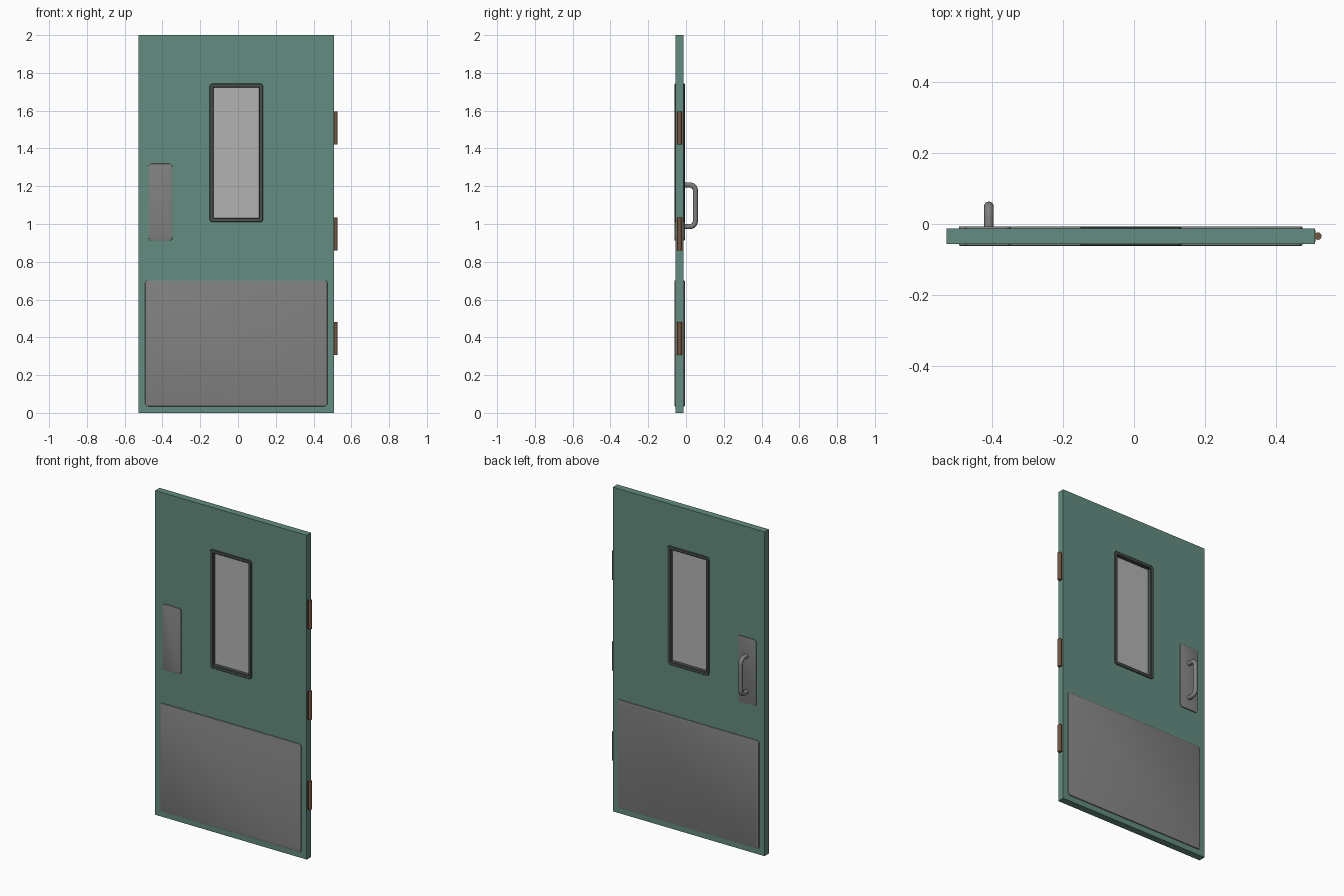
import bpy, bmesh, math

if "Cube" in bpy.data.objects:
    bpy.data.objects.remove(bpy.data.objects["Cube"])

DOOR_Y = -0.034      # centre plane of the door
HALF = 0.0215        # half door thickness


def material(name, r, g, b):
    m = bpy.data.materials.new(name)
    m.diffuse_color = (r, g, b, 1)
    m.use_nodes = True
    m.node_tree.nodes["Principled BSDF"].inputs["Base Color"].default_value = m.diffuse_color
    return m


GREEN = material("green paint", 0.125, 0.262, 0.216)
STEEL = material("grey steel", 0.216, 0.216, 0.216)
DARK = material("dark frame", 0.065, 0.08, 0.075)
GLASS = material("pale glass", 0.45, 0.45, 0.45)
BRONZE = material("bronze hinge", 0.17, 0.095, 0.055)


def finish(bm, name, mat, smooth=True):
    bmesh.ops.recalc_face_normals(bm, faces=bm.faces)
    me = bpy.data.meshes.new(name)
    bm.to_mesh(me)
    bm.free()
    me.materials.append(mat)
    ob = bpy.data.objects.new(name, me)
    bpy.context.collection.objects.link(ob)
    bpy.ops.object.select_all(action='DESELECT')
    ob.select_set(True)
    bpy.context.view_layer.objects.active = ob
    if smooth:
        bpy.ops.object.shade_smooth_by_angle(angle=math.radians(30))
    return ob


def box(name, x0, x1, y0, y1, z0, z1, mat):
    bm = bmesh.new()
    bmesh.ops.create_cube(bm, size=1)
    for v in bm.verts:
        v.co = ((x0 + x1) / 2 + v.co.x * (x1 - x0),
                (y0 + y1) / 2 + v.co.y * (y1 - y0),
                (z0 + z1) / 2 + v.co.z * (z1 - z0))
    return finish(bm, name, mat, False)


def rounded_loft(name, x0, x1, z0, z1, radius, rings, mat, closed=False):
    """Join rounded rectangles, one per (inset, y); closed makes a hollow frame."""
    bm = bmesh.new()
    loops = []
    for inset, y in rings:
        r = max(radius - inset, 0.003)
        a, b, c, d = x0 + inset + r, x1 - inset - r, z0 + inset + r, z1 - inset - r
        loop = []
        for k, (cx, cz) in enumerate([(b, d), (a, d), (a, c), (b, c)]):
            for i in range(6):
                t = (k + i / 5) * math.pi / 2
                loop.append(bm.verts.new((cx + r * math.cos(t), y, cz + r * math.sin(t))))
        loops.append(loop)
    pairs = list(zip(loops, loops[1:]))
    if closed:
        pairs.append((loops[-1], loops[0]))
    else:
        bm.faces.new(loops[0])
        bm.faces.new(loops[-1])
    for p, q in pairs:
        n = len(p)
        for i in range(n):
            j = (i + 1) % n
            bm.faces.new((p[i], p[j], q[j], q[i]))
    return finish(bm, name, mat)


# Door slab with a window opening
door = box("door_slab", -0.527, 0.508, DOOR_Y - HALF, DOOR_Y + HALF, 0, 2, GREEN)
cutter = box("window_cutter", -0.14, 0.123, -0.2, 0.2, 1.02, 1.733, GREEN)
cutter.hide_render = True
mod = door.modifiers.new("opening", 'BOOLEAN')
mod.object = cutter
mod.operation = 'DIFFERENCE'
mod.solver = 'EXACT'
bpy.context.view_layer.objects.active = door
bpy.ops.object.modifier_apply(modifier=mod.name)
bpy.data.objects.remove(cutter)

# Window frame running through the door, and the pane
T = HALF + 0.006
frame = [(0, -HALF + 0.002), (0, -T + 0.003), (0.003, -T), (0.018, -T), (0.021, -T + 0.003),
         (0.021, T - 0.003), (0.018, T), (0.003, T), (0, T - 0.003), (0, HALF - 0.002)]
rounded_loft("window_frame", -0.15, 0.133, 1.01, 1.743, 0.016,
             [(i, DOOR_Y + y) for i, y in frame], DARK, closed=True)
box("window_pane", -0.135, 0.118, DOOR_Y - 0.004, DOOR_Y + 0.004, 1.025, 1.728, GLASS)

# Kick plates and hand plates on both faces
for side, label in ((-1, "front"), (1, "back")):
    plate = [(0, DOOR_Y + side * (HALF - 0.001)), (0, DOOR_Y + side * (T - 0.003)),
             (0.001, DOOR_Y + side * (T - 0.001)), (0.004, DOOR_Y + side * T)]
    rounded_loft(label + "_kick_plate", -0.492, 0.473, 0.035, 0.702, 0.016, plate, STEEL)
    rounded_loft(label + "_hand_plate", -0.474, -0.347, 0.912, 1.319, 0.016, plate, STEEL)

# Pull handle: bent round bar on the back plate
R, BEND, Y0, Y1, ZA, ZB = 0.0135, 0.03, -0.01, 0.0495, 0.986, 1.207
path = [(Y0, ZA)]
for cz, start in ((ZA + BEND, -90), (ZB - BEND, 0)):
    for i in range(9):
        t = math.radians(start + i * 90 / 8)
        path.append((Y1 - BEND + BEND * math.cos(t), cz + BEND * math.sin(t)))
path.append((Y0, ZB))
bm = bmesh.new()
rings = []
for i, (y, z) in enumerate(path):
    ya, za = path[max(i - 1, 0)]
    yb, zb = path[min(i + 1, len(path) - 1)]
    L = math.hypot(yb - ya, zb - za)
    ny, nz = (zb - za) / L, -(yb - ya) / L
    rings.append([bm.verts.new((-0.408 + R * math.cos(a), y + ny * R * math.sin(a),
                                z + nz * R * math.sin(a)))
                  for a in (k * math.tau / 16 for k in range(16))])
for p, q in zip(rings, rings[1:]):
    for i in range(16):
        j = (i + 1) % 16
        bm.faces.new((p[i], p[j], q[j], q[i]))
bm.faces.new(rings[0])
bm.faces.new(rings[-1])
finish(bm, "pull_handle", STEEL)

# Three hinges: thin leaf on the edge plus a round knuckle
for n, z in enumerate((0.393, 0.948, 1.508), 1):
    box(f"hinge_leaf_{n}", 0.5, 0.5095, DOOR_Y - 0.017, DOOR_Y + 0.017,
        z - 0.087, z + 0.087, BRONZE)
    bm = bmesh.new()
    bmesh.ops.create_cone(bm, cap_ends=True, segments=20, radius1=0.0105,
                          radius2=0.0105, depth=0.175)
    bmesh.ops.translate(bm, vec=(0.5165, DOOR_Y, z), verts=bm.verts)
    finish(bm, f"hinge_knuckle_{n}", BRONZE)
